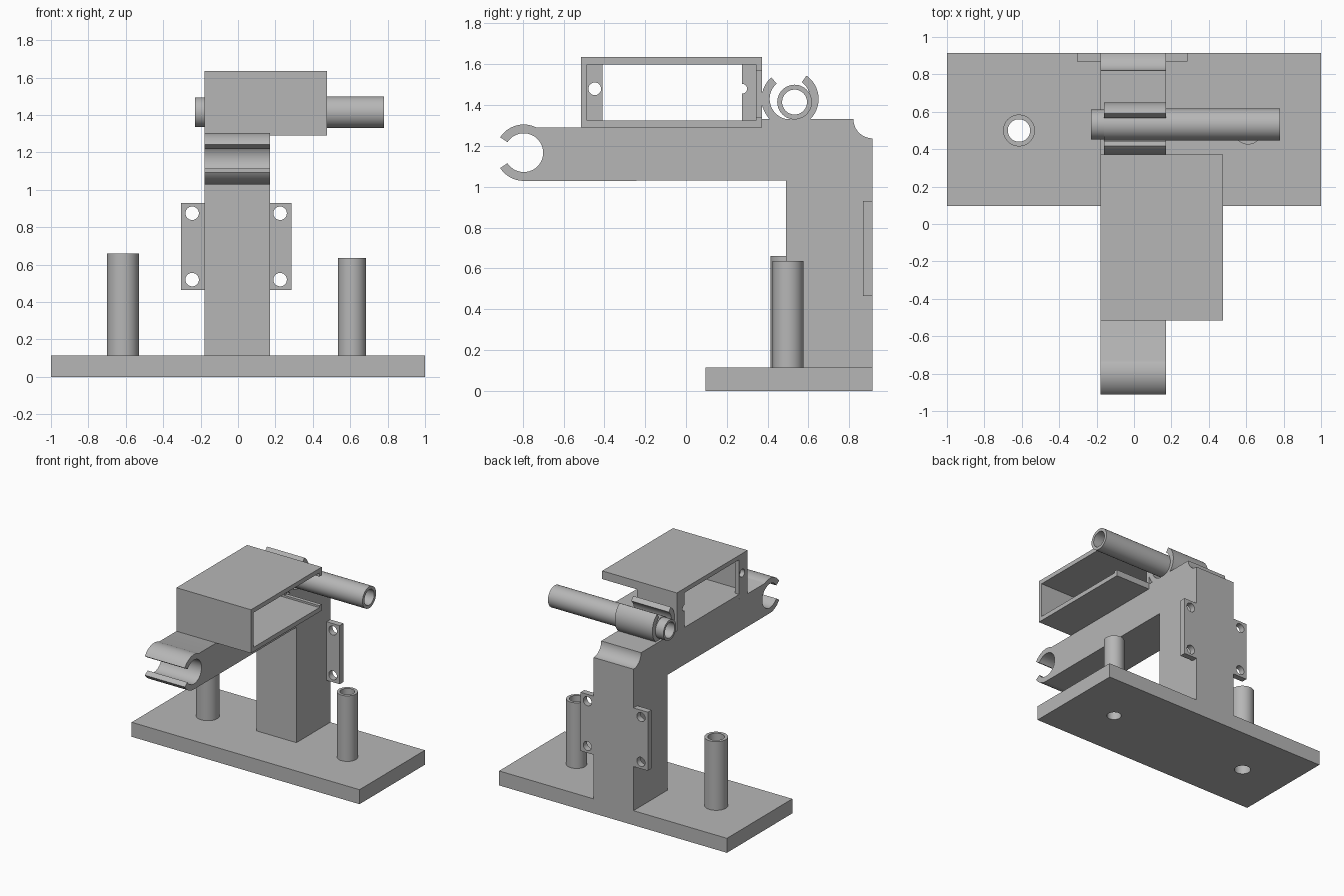
import bpy, bmesh
from math import sin, cos, radians, pi
from mathutils import Matrix

if "Cube" in bpy.data.objects:
    bpy.data.objects.remove(bpy.data.objects["Cube"])

grey = bpy.data.materials.new("plain grey")
grey.use_nodes = True
grey.diffuse_color = (0.47, 0.47, 0.47, 1)
grey.node_tree.nodes["Principled BSDF"].inputs["Base Color"].default_value = (0.47, 0.47, 0.47, 1)


def finish(name, bm):
    bmesh.ops.recalc_face_normals(bm, faces=bm.faces)
    mesh = bpy.data.meshes.new(name)
    bm.to_mesh(mesh)
    bm.free()
    mesh.materials.append(grey)
    obj = bpy.data.objects.new(name, mesh)
    bpy.context.collection.objects.link(obj)
    return obj


def box(name, x, y, z):
    bm = bmesh.new()
    bmesh.ops.create_cube(bm, size=1)
    for v in bm.verts:
        v.co = [(lo + hi) / 2 + c * (hi - lo) for c, (lo, hi) in zip(v.co, (x, y, z))]
    return finish(name, bm)


def rod(name, axis, start, end, a, b, r):
    """Cylinder along an axis; a and b are its other two coordinates in order."""
    bm = bmesh.new()
    bmesh.ops.create_cone(bm, cap_ends=True, segments=48, radius1=r, radius2=r, depth=end - start)
    mid = (start + end) / 2
    turn = {"X": Matrix.Rotation(pi / 2, 4, "Y"), "Y": Matrix.Rotation(pi / 2, 4, "X"),
            "Z": Matrix.Identity(4)}[axis]
    place = {"X": (mid, a, b), "Y": (a, mid, b), "Z": (a, b, mid)}[axis]
    bm.transform(Matrix.Translation(place) @ turn)
    return finish(name, bm)


def arc(cy, cz, r, start, end, steps=24):
    angles = [radians(start + (end - start) * i / steps) for i in range(steps + 1)]
    return [(cy + r * cos(t), cz + r * sin(t)) for t in angles]


def extrude(name, outline, x0, x1):
    """Side outline (y, z) extruded across the width."""
    bm = bmesh.new()
    face = bm.faces.new([bm.verts.new((x0, y, z)) for y, z in outline])
    new = bmesh.ops.extrude_face_region(bm, geom=[face])["geom"]
    bmesh.ops.translate(bm, vec=(x1 - x0, 0, 0),
                        verts=[g for g in new if isinstance(g, bmesh.types.BMVert)])
    return finish(name, bm)


def activate(obj):
    bpy.ops.object.select_all(action="DESELECT")
    obj.select_set(True)
    bpy.context.view_layer.objects.active = obj


def cut(obj, *cutters):
    activate(obj)
    for cutter in cutters:
        mod = obj.modifiers.new("cut", "BOOLEAN")
        mod.operation = "DIFFERENCE"
        mod.solver = "EXACT"
        mod.object = cutter
        bpy.ops.object.modifier_apply(modifier=mod.name)
        bpy.data.objects.remove(cutter)


def smooth(obj):
    activate(obj)
    bpy.ops.object.shade_smooth_by_angle(angle=radians(30))


LEFT, RIGHT = 0.17, -0.18   # width of the arm
BACK = 0.915

# Base plate with a cross bore
base = box("base_plate", (-1, 1), (0.095, BACK), (0, 0.115))
cut(base, rod("bore", "X", -1.1, 1.1, 0.27, 0.06, 0.048))

# Hollow posts, bored through the base
for name, x, r, bore, top in (("right_post", -0.615, 0.085, 0.06, 0.66),
                              ("left_post", 0.61, 0.075, 0.053, 0.635)):
    post = rod(name, "Z", 0.1, top, x, 0.5, r)
    for part in (post, base):
        cut(part, rod("bore", "Z", -0.1, 0.8, x, 0.5, bore))
    smooth(post)
smooth(base)

# Column and arm with an open hook at the front
hook = (-0.795, 1.167)
outline = [(0.37, 1.29)]
outline += arc(*hook, 0.138, 63, 147)
outline += arc(*hook, 0.095, 147, -147, 48)
outline += arc(*hook, 0.138, 213, 270)
outline += [(0.49, 1.03), (0.49, 0.1), (BACK, 0.1)]
outline += arc(BACK, 1.332, 0.095, 270, 180, 12)
outline += [(0.37, 1.332)]
smooth(extrude("column_and_arm", outline, RIGHT, LEFT))

# Mounting plate on the back of the column
plate = box("mounting_plate", (-0.305, 0.285), (0.868, BACK), (0.465, 0.93))
for x in (-0.245, 0.225):
    for z in (0.52, 0.875):
        cut(plate, rod("screw_hole", "Y", 0.8, 1, x, z, 0.036))
smooth(plate)

# Open housing on top of the arm, with a flanged window on its right side
housing = box("housing", (RIGHT, 0.475), (-0.515, 0.372), (1.29, 1.635))
cut(housing,
    box("cavity", (-0.145, 0.6), (-0.485, 0.342), (1.325, 1.6)),
    box("window", (-0.3, 0), (-0.41, 0.275), (1.325, 1.6)),
    box("back_notch", (LEFT, 0.6), (0.3, 0.5), (1.34, 1.57)),
    rod("screw_hole", "X", -0.3, -0.1, -0.447, 1.48, 0.031),
    rod("screw_hole", "X", -0.3, -0.1, 0.275, 1.48, 0.024))
smooth(housing)

# Open clip on top of the column
clip = arc(0.51, 1.43, 0.14, 131, 415, 48) + arc(0.51, 1.43, 0.1, 415, 131, 48)
smooth(extrude("tube_clip", clip, -0.16, LEFT))

# Tube lying in the clip, slightly thinner at its right end
for name, x0, x1, r in (("tube", -0.16, 0.78, 0.085), ("tube_end", -0.23, -0.16, 0.08)):
    tube = rod(name, "X", x0, x1, 0.532, 1.415, r)
    cut(tube, rod("bore", "X", -0.5, 1, 0.532, 1.415, 0.061))
    smooth(tube)
